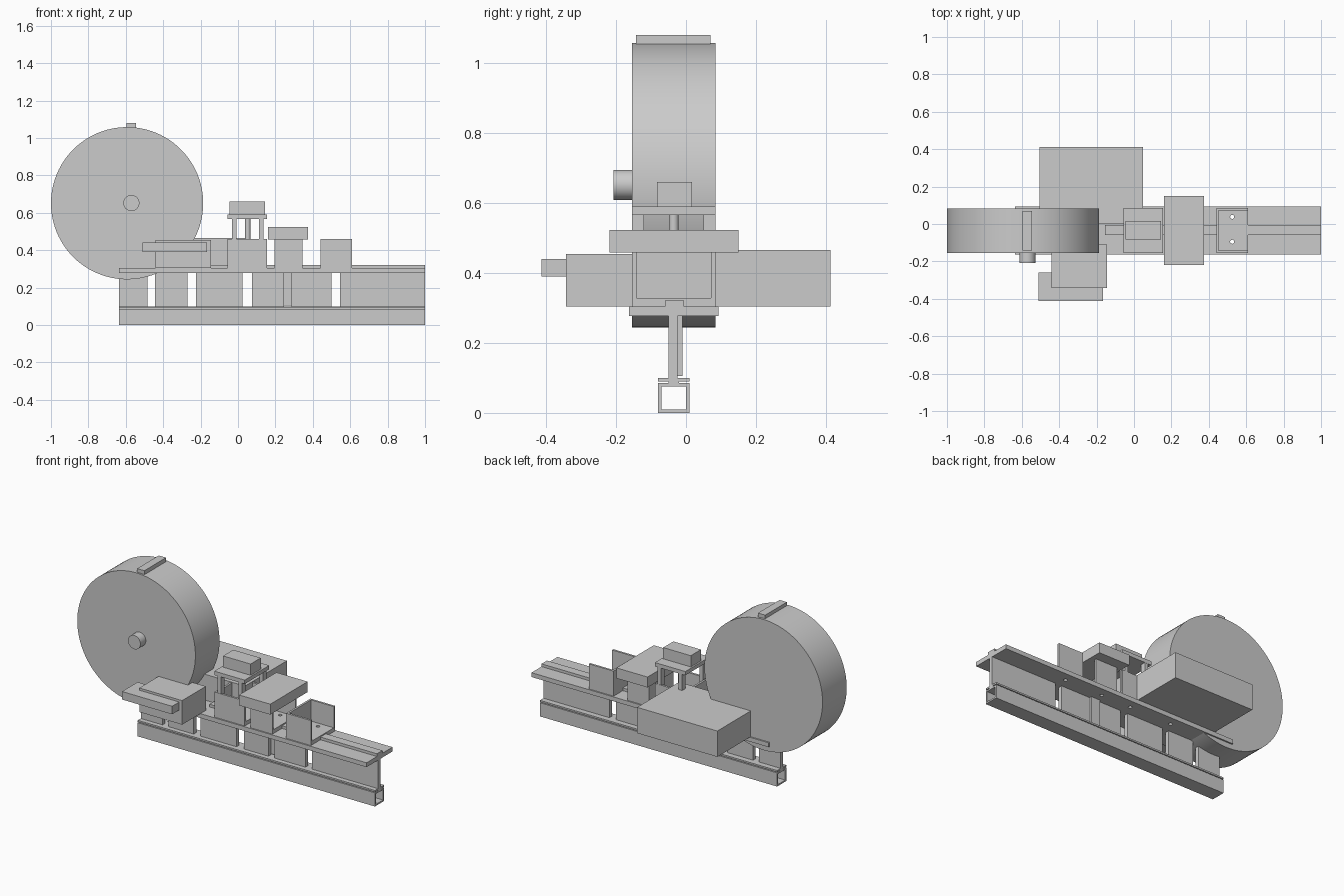
import bpy
import bmesh
from mathutils import Matrix, Vector

old = bpy.data.objects.get("Cube")
if old:
    bpy.data.objects.remove(old)

GREY = (0.6, 0.6, 0.6, 1)
mat = bpy.data.materials.new("plain grey")
mat.use_nodes = True
mat.diffuse_color = GREY
mat.node_tree.nodes["Principled BSDF"].inputs["Base Color"].default_value = GREY


def finish(name, bm):
    mesh = bpy.data.meshes.new(name)
    bm.to_mesh(mesh)
    bm.free()
    mesh.materials.append(mat)
    obj = bpy.data.objects.new(name, mesh)
    bpy.context.collection.objects.link(obj)
    return obj


def add_box(bm, x, y, z):
    lo, hi = Vector((x[0], y[0], z[0])), Vector((x[1], y[1], z[1]))
    size = hi - lo
    m = Matrix.Translation((lo + hi) / 2) @ Matrix.Diagonal((*size, 1))
    bmesh.ops.create_cube(bm, size=1, matrix=m)


def box(name, x, y, z):
    bm = bmesh.new()
    add_box(bm, x, y, z)
    return finish(name, bm)


def cylinder(name, centre, radius, depth, sides, lying=False):
    bm = bmesh.new()
    m = Matrix.Translation(centre)
    if lying:
        m = m @ Matrix.Rotation(1.570796, 4, "X")
    bmesh.ops.create_cone(bm, cap_ends=True, segments=sides, radius1=radius,
                          radius2=radius, depth=depth, matrix=m)
    for f in bm.faces:
        f.smooth = len(f.verts) == 4
    for e in bm.edges:
        if any(len(f.verts) > 4 for f in e.link_faces):
            e.smooth = False
    return finish(name, bm)


LENGTH = (-0.635, 1)
DEPTH = (-0.155, 0.085)

# Hollow base tube: an outer and an inner square joined along the length
bm = bmesh.new()
loops = []
for x in LENGTH:
    for inset in (0, 0.01):
        a, b, c, d = -0.08 + inset, 0.01 - inset, inset, 0.085 - inset
        loops.append([bm.verts.new((x, y, z)) for y, z in ((a, c), (b, c), (b, d), (a, d))])
for p, q in ((0, 1), (2, 3), (0, 2), (1, 3)):
    for i in range(4):
        j = (i + 1) % 4
        bm.faces.new((loops[p][i], loops[p][j], loops[q][j], loops[q][i]))
bmesh.ops.recalc_face_normals(bm, faces=bm.faces)
finish("base_tube", bm)

# Strip above the tube, with the web plates standing on it
box("strip_spacer", LENGTH, (-0.05, -0.02), (0.085, 0.09))
box("base_strip", LENGTH, (-0.08, 0.01), (0.09, 0.1))
for a, b in ((-0.635, -0.485), (-0.445, -0.27), (-0.225, 0.025),
             (0.075, 0.245), (0.287, 0.5), (0.545, 1)):
    box("web_plate", (a, b), (-0.05, -0.025), (0.1, 0.28))
box("web_joint_plate", (0.235, 0.297), (-0.025, -0.01), (0.105, 0.28))

# Deck and its raised guide rail
deck = box("deck", LENGTH, (-0.163, 0.093), (0.277, 0.304))
box("guide_rail", (-0.155, 1), (-0.06, -0.006), (0.304, 0.321))


# Open trays: floor, front, back and left walls
def tray(name, x):
    t = 0.013
    z = (0.304, 0.46)
    floor = box(name + "_floor", x, DEPTH, (0.304, 0.328))
    bm = bmesh.new()
    add_box(bm, x, (DEPTH[0], DEPTH[0] + t), z)
    add_box(bm, x, (DEPTH[1] - t, DEPTH[1]), z)
    add_box(bm, (x[0], x[0] + t), DEPTH, z)
    finish(name + "_walls", bm)
    return floor


floors = [tray("tower_tray", (-0.055, 0.155)),
          tray("covered_tray", (0.195, 0.345)),
          tray("end_tray", (0.44, 0.61))]

# Bolt holes through the deck and tray floors
for x in (-0.23, 0.06, 0.264, 0.525):
    for y in (-0.095, 0.038):
        cutter = cylinder("hole_cutter", (x, y, 0.3), 0.011, 0.1, 16)
        cutter.hide_render = True
        cutter.hide_set(True)
        for target in [deck] + floors:
            mod = target.modifiers.new("hole", "BOOLEAN")
            mod.object = cutter
            mod.solver = "EXACT"
bpy.context.view_layer.update()
graph = bpy.context.evaluated_depsgraph_get()
for target in [deck] + floors:
    cut = bpy.data.meshes.new_from_object(target.evaluated_get(graph))
    target.modifiers.clear()
    target.data = cut
for obj in [o for o in bpy.data.objects if o.name.startswith("hole_cutter")]:
    bpy.data.objects.remove(obj)

# Tower: posts, centre rod, plate and cap
for x in (-0.02, 0.125):
    for y in (-0.137, 0.067):
        box("tower_post", (x - 0.012, x + 0.012), (y - 0.017, y + 0.017), (0.328, 0.567))
cylinder("tower_rod", (0.052, -0.035, 0.447), 0.014, 0.24, 24)
box("tower_plate", (-0.055, 0.155), DEPTH, (0.566, 0.59))
box("tower_cap", (-0.045, 0.145), (-0.083, 0.017), (0.59, 0.66))

# Slab covering the middle tray
box("cover_slab", (0.16, 0.375), (-0.218, 0.15), (0.458, 0.523))

# Side boxes
box("back_box", (-0.505, 0.048), (0, 0.413), (0.304, 0.465))
box("front_box", (-0.44, -0.145), (-0.343, -0.11), (0.304, 0.454))
box("front_slab", (-0.51, -0.165), (-0.413, -0.26), (0.39, 0.44))

# Large wheel with hub and top tab
cylinder("wheel", (-0.593, -0.035, 0.651), 0.407, 0.238, 96, True)
cylinder("wheel_hub", (-0.57, -0.175, 0.652), 0.043, 0.065, 32, True)
box("wheel_tab", (-0.595, -0.545), (-0.143, 0.07), (1.04, 1.08))
